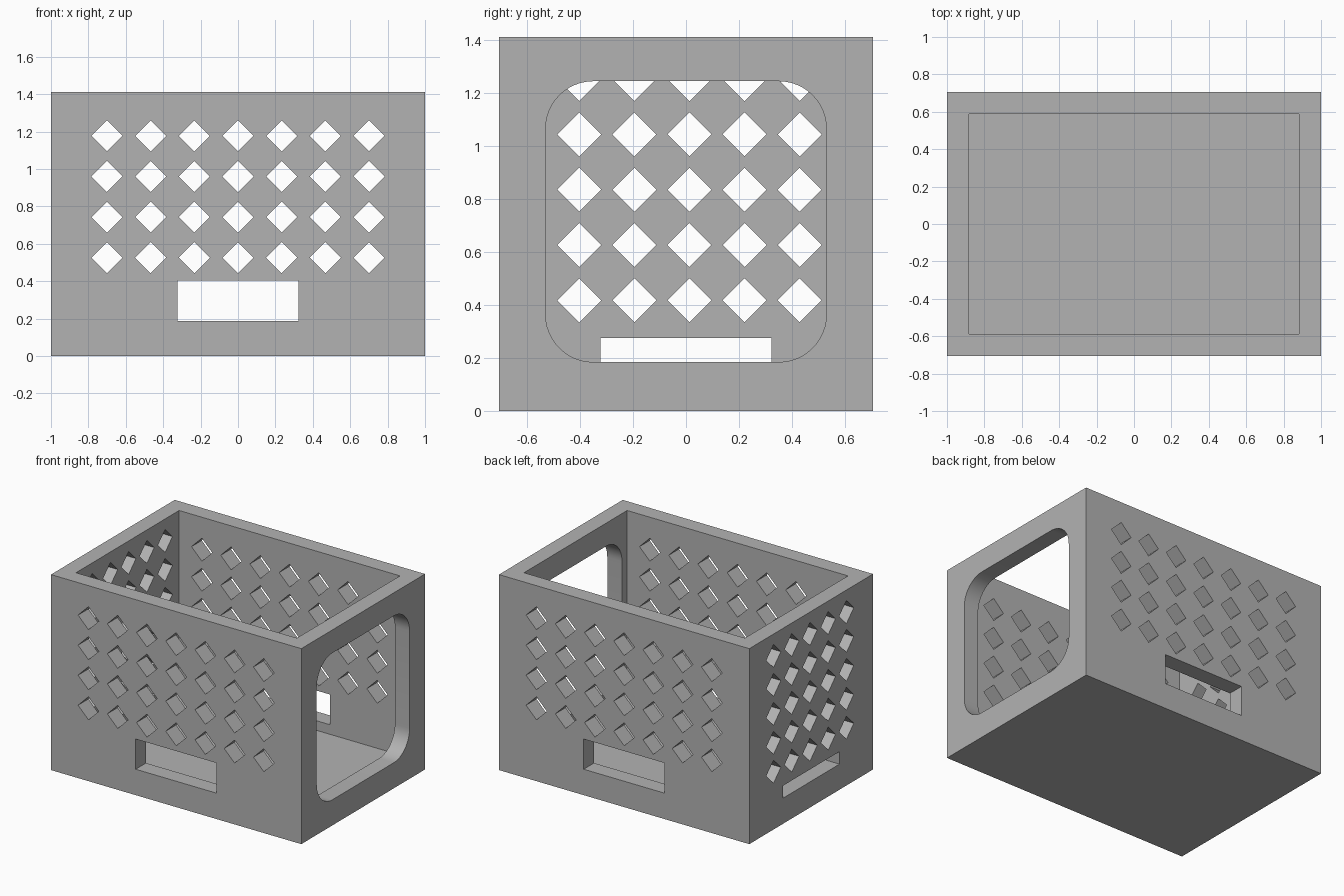
import bpy, bmesh, math
from mathutils import Vector

if "Cube" in bpy.data.objects:
    bpy.data.objects.remove(bpy.data.objects["Cube"], do_unlink=True)

grey = bpy.data.materials.new("plain_grey")
grey.use_nodes = True
COLOUR = (0.45, 0.45, 0.45, 1)
grey.diffuse_color = COLOUR
grey.node_tree.nodes["Principled BSDF"].inputs["Base Color"].default_value = COLOUR

UNIT = 2 / 17                       # wall thickness
LENGTH, DEPTH, HEIGHT = 2, 12 * UNIT, 12 * UNIT


def finish(name, bm):
    bmesh.ops.recalc_face_normals(bm, faces=bm.faces)
    mesh = bpy.data.meshes.new(name)
    bm.to_mesh(mesh)
    bm.free()
    mesh.materials.append(grey)
    obj = bpy.data.objects.new(name, mesh)
    bpy.context.collection.objects.link(obj)
    return obj


def prism(bm, outline, axis, start, end):
    """Extrude an outline of (across, up) points along x or y."""
    def place(point, along):
        return (along, point[0], point[1]) if axis == "x" else (point[0], along, point[1])
    face = bm.faces.new([bm.verts.new(place(p, start)) for p in outline])
    push = Vector((end - start, 0, 0) if axis == "x" else (0, end - start, 0))
    moved = bmesh.ops.extrude_face_region(bm, geom=[face])["geom"]
    verts = [v for v in moved if isinstance(v, bmesh.types.BMVert)]
    bmesh.ops.translate(bm, verts=verts, vec=push)


def rectangle(half, low, high):
    return [(-half, low), (half, low), (half, high), (-half, high)]


def diamond(across, up, r=0.083):
    return [(across - r, up), (across, up - r), (across + r, up), (across, up + r)]


def rounded(half, low, high, r, steps=12):
    points = []
    corners = [(half - r, high - r), (r - half, high - r), (r - half, low + r), (half - r, low + r)]
    for quarter, (cx, cz) in enumerate(corners):
        for i in range(steps + 1):
            a = (quarter + i / steps) * math.pi / 2
            points.append((cx + r * math.cos(a), cz + r * math.sin(a)))
    return points


# Solid outer block
bm = bmesh.new()
prism(bm, rectangle(LENGTH / 2, 0, HEIGHT), "y", -DEPTH / 2, DEPTH / 2)
crate = finish("crate_body", bm)

# Open-topped cavity
cavity = bmesh.new()
prism(cavity, rectangle(LENGTH / 2 - UNIT, UNIT, HEIGHT + 1), "y", UNIT - DEPTH / 2, DEPTH / 2 - UNIT)

# Diamond grid and hand slot through the front and back walls
long_holes = bmesh.new()
for col in range(-3, 4):
    for row in range(4):
        prism(long_holes, diamond(col * 0.2335, 0.526 + row * 0.217), "y", -1, 1)
prism(long_holes, rectangle(0.323, 0.187, 0.405), "y", -1, 1)

# Diamond grid and low slot through the left-hand end of the crate
end_holes = bmesh.new()
for col in range(-2, 3):
    for row in range(5):
        prism(end_holes, diamond(0.013 + col * 0.208, 0.418 + row * 0.2087), "x", -1.2, -0.8)
prism(end_holes, rectangle(0.323, 0.185, 0.275), "x", -1.2, -0.8)

# Rounded doorway through the opposite end
doorway = bmesh.new()
prism(doorway, rounded(0.53, 0.185, 1.245, 0.18), "x", 0.8, 1.2)

cutters = [finish("cutter", shape) for shape in (cavity, long_holes, end_holes, doorway)]
for cutter in cutters:
    cutter.hide_render = True
    cut = crate.modifiers.new("cut", "BOOLEAN")
    cut.operation = "DIFFERENCE"
    cut.solver = "EXACT"
    cut.object = cutter

# Bake the cuts, then drop the cutters
bpy.ops.object.select_all(action="DESELECT")
bpy.context.view_layer.objects.active = crate
crate.select_set(True)
for name in [m.name for m in crate.modifiers]:
    bpy.ops.object.modifier_apply(modifier=name)
for cutter in cutters:
    bpy.data.objects.remove(cutter, do_unlink=True)
bpy.ops.object.shade_smooth_by_angle(angle=math.radians(30))
